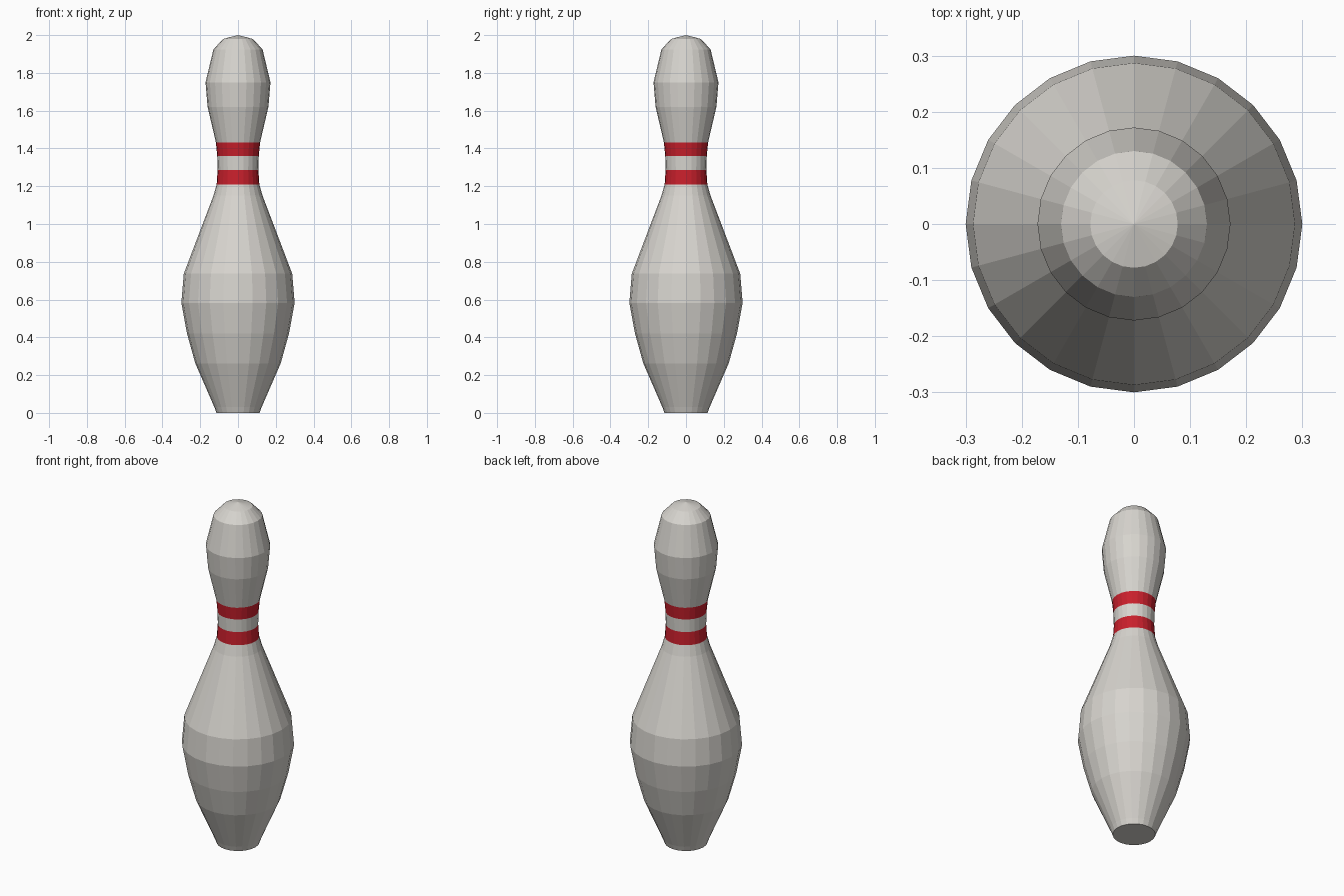
import bpy, bmesh, math

if "Cube" in bpy.data.objects:
    bpy.data.objects.remove(bpy.data.objects["Cube"])

SIDES = 24


def material(name, rgb):
    m = bpy.data.materials.new(name)
    m.diffuse_color = (*rgb, 1)
    m.use_nodes = True
    m.node_tree.nodes["Principled BSDF"].inputs["Base Color"].default_value = m.diffuse_color
    return m


ivory = material("ivory", (0.68, 0.66, 0.62))
red = material("red", (0.58, 0.014, 0.025))

# Pin silhouette from foot to head: (radius, height)
profile = [(0.114, 0.0), (0.125, 0.03), (0.226, 0.262), (0.27, 0.42),
           (0.30, 0.583), (0.287, 0.737), (0.13, 1.15), (0.113, 1.21),
           (0.108, 1.285), (0.11, 1.36), (0.117, 1.432), (0.161, 1.62),
           (0.172, 1.75), (0.13, 1.925), (0.078, 1.98)]
stripes = [(1.21, 1.285), (1.36, 1.432)]

# Lathe the silhouette into rings
bm = bmesh.new()
rings = []
for r, z in profile:
    rings.append([bm.verts.new((r * math.cos(i * math.tau / SIDES),
                                r * math.sin(i * math.tau / SIDES), z))
                  for i in range(SIDES)])
for low, high in zip(rings, rings[1:]):
    for i in range(SIDES):
        j = (i + 1) % SIDES
        bm.faces.new((low[i], low[j], high[j], high[i]))

# Flat foot and pointed crown
bm.faces.new(rings[0][::-1])
apex = bm.verts.new((0, 0, 2))
for i in range(SIDES):
    bm.faces.new((rings[-1][i], rings[-1][(i + 1) % SIDES], apex))

# Red neck stripes
for f in bm.faces:
    z = f.calc_center_median().z
    f.material_index = int(any(a < z < b for a, b in stripes))

mesh = bpy.data.meshes.new("bowling_pin")
bm.to_mesh(mesh)
bm.free()
mesh.materials.append(ivory)
mesh.materials.append(red)
pin = bpy.data.objects.new("bowling_pin", mesh)
bpy.context.collection.objects.link(pin)
